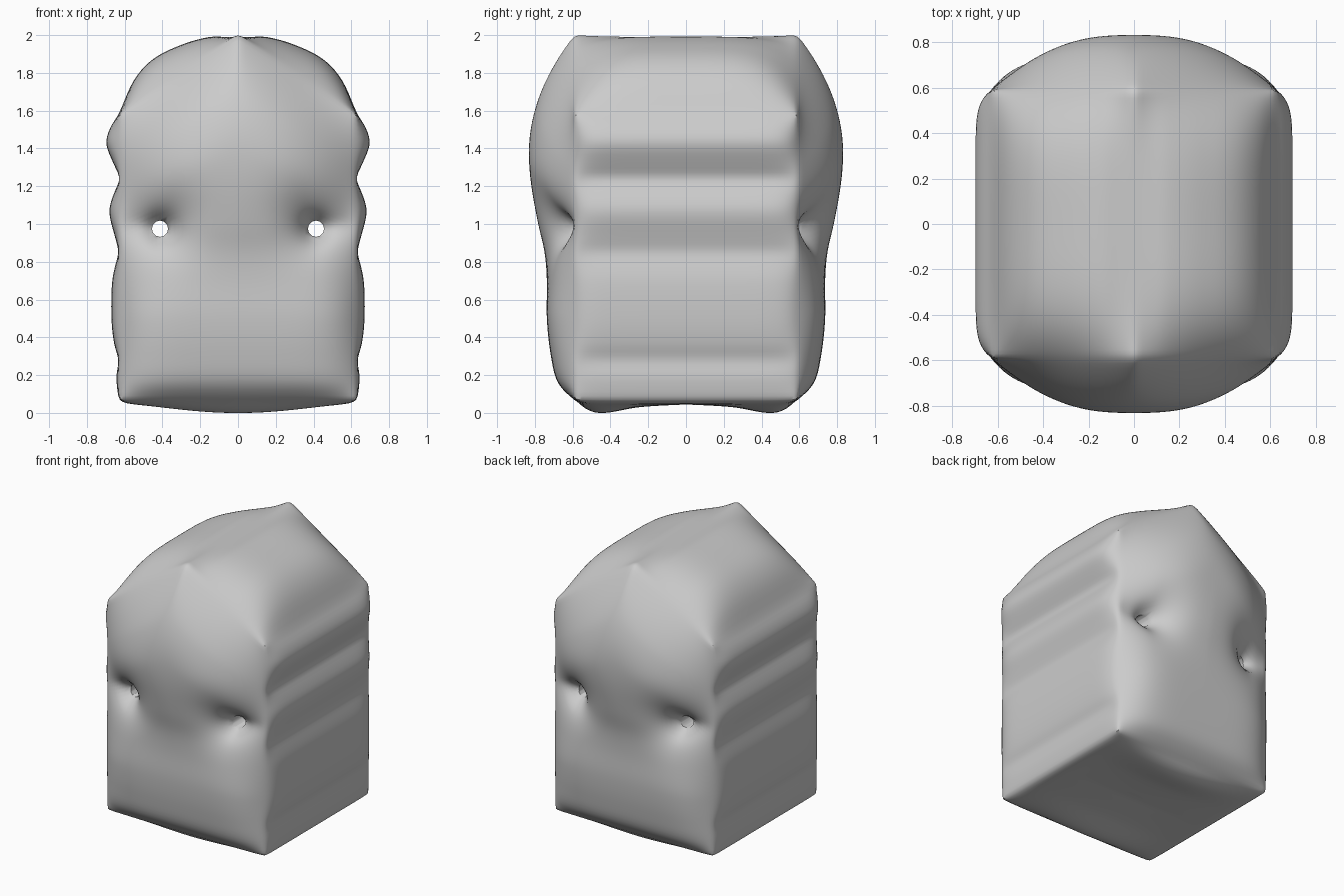
import bpy, bmesh, math

if "Cube" in bpy.data.objects:
    bpy.data.objects.remove(bpy.data.objects["Cube"])

N = 64                       # grid cells along every panel edge
W, D, ZB, ZS, ZT = 0.63, 0.59, 0.065, 1.58, 2.008   # seam half width/depth, base, shoulder, apex
HOLE = (0.413, 0.975, 0.043)


def curve(pts):
    """Smooth interpolation through (position, value) points."""
    def slope(i):
        a, b = pts[max(i - 1, 0)], pts[min(i + 1, len(pts) - 1)]
        return (b[1] - a[1]) / (b[0] - a[0])

    def f(x):
        x = min(max(x, pts[0][0]), pts[-1][0])
        i = 0
        while i < len(pts) - 2 and x > pts[i + 1][0]:
            i += 1
        (x0, y0), (x1, y1) = pts[i], pts[i + 1]
        h = x1 - x0
        t = (x - x0) / h
        return ((2*t**3 - 3*t**2 + 1) * y0 + (t**3 - 2*t**2 + t) * h * slope(i)
                + (3*t**2 - 2*t**3) * y1 + (t**3 - t**2) * h * slope(i + 1))
    return f


face_bulge = curve([(ZB, 0), (0.15, 0.085), (0.3, 0.125), (0.5, 0.147), (0.7, 0.147),
                    (0.85, 0.16), (1.0, 0.195), (1.2, 0.23), (1.35, 0.242), (2, 0.247)])
side_bulge = curve([(ZB, 0), (0.13, 0.01), (0.2, 0.014), (0.28, 0.002), (0.36, 0.025), (0.5, 0.04),
                    (0.7, 0.036), (0.8, 0.015), (0.85, 0.002), (0.92, 0.018), (1.07, 0.052),
                    (1.18, 0.02), (1.24, -0.005), (1.31, 0.025), (1.43, 0.069),
                    (1.52, 0.042), (1.56, 0.015), (ZS, 0)])
roof_bulge = curve([(0, -0.018), (0.1, 0.025), (0.24, 0.085), (0.48, 0.145), (0.73, 0.17),
                    (0.89, 0.12), (1, 0)])
base_bulge = curve([(0, 0.02), (0.25, 0.035), (0.45, 0.067), (0.54, 0.045), (D, 0)])


def roof_z(u):
    return ZT + (ZS - ZT) * abs(u)


def end_panel(sign):
    """Puffed pentagon with a pinch at each hole running out to the side seam."""
    def f(u, v):
        x, z = W * u, ZB + (v + 1) / 2 * (roof_z(u) - ZB)
        # rounds the fade line under the peak so no crease runs down the middle
        gap = roof_z(u) - z
        peak = ZT + (ZS - ZT) * (math.sqrt(u * u + 0.03) - 0.173)
        soft = gap + (peak - roof_z(u)) * min(gap / 0.3, 1)
        top = min(max(soft, 0) / 0.65, 1)
        power = 2.9 + 2.6 * min(max((1.1 - z) / 0.6, 0), 1)
        h = face_bulge(z) * (1 - (1 - top) ** 2) * (1 - abs(u) ** power)
        dx, dz = abs(x) - HOLE[0], z - HOLE[1] - max(abs(x) - HOLE[0], 0) * 0.15
        valley = math.hypot(min(dx, 0), dz)
        h *= 1 - math.exp(-(valley / 0.13) ** 1.3)
        h -= 0.07 * math.exp(-(math.hypot(dx, dz) / 0.065) ** 2)
        return x, sign * (D + h), z
    return f


def side_panel(sign):
    def f(u, v):
        z = ZB + (v + 1) / 2 * (ZS - ZB)
        return sign * (W + side_bulge(z) * (1 - abs(u) ** 11)), D * u, z
    return f


def roof_panel(u, v):
    return W * u, D * v, roof_z(u) + roof_bulge(abs(u)) * (1 - abs(v) ** 4)


def base_panel(u, v):
    rim = 0.018 * (1 - u ** 20) * (1 - v ** 12)
    belly = max(base_bulge(abs(D * v)) - 0.018, 0) * (1 - u * u) ** 1.8
    return W * u, D * v, ZB - rim - belly


# Inflated body: six panels welded along their seams
bm = bmesh.new()
for panel in (end_panel(-1), end_panel(1), side_panel(-1), side_panel(1), roof_panel, base_panel):
    rows = [[bm.verts.new(panel(2 * i / N - 1, 2 * j / N - 1)) for j in range(N + 1)]
            for i in range(N + 1)]
    for i in range(N):
        for j in range(N):
            bm.faces.new((rows[i][j], rows[i + 1][j], rows[i + 1][j + 1], rows[i][j + 1]))
bmesh.ops.remove_doubles(bm, verts=bm.verts, dist=0.0005)
bmesh.ops.recalc_face_normals(bm, faces=bm.faces)
# Soften the seams
for _ in range(3):
    bmesh.ops.smooth_vert(bm, verts=bm.verts, factor=0.5,
                          use_axis_x=True, use_axis_y=True, use_axis_z=True)
mesh = bpy.data.meshes.new("inflated_body")
bm.to_mesh(mesh)
bm.free()
body = bpy.data.objects.new("inflated_body", mesh)
bpy.context.collection.objects.link(body)

# Two round holes running front to back
for s in (-1, 1):
    bpy.ops.mesh.primitive_cylinder_add(vertices=12, radius=HOLE[2], depth=3,
                                        location=(s * HOLE[0], 0, HOLE[1]),
                                        rotation=(math.pi / 2, 0, 0))
    cutter = bpy.context.object
    cutter.name = "hole_cutter"
    cutter.hide_render = True
    mod = body.modifiers.new("hole", 'BOOLEAN')
    mod.operation, mod.solver, mod.object = 'DIFFERENCE', 'EXACT', cutter
    bpy.context.view_layer.objects.active = body
    bpy.ops.object.modifier_apply(modifier=mod.name)
    bpy.data.objects.remove(cutter)

bpy.ops.object.select_all(action='DESELECT')
body.select_set(True)
bpy.context.view_layer.objects.active = body
bpy.ops.object.shade_smooth_by_angle(angle=math.radians(40))
